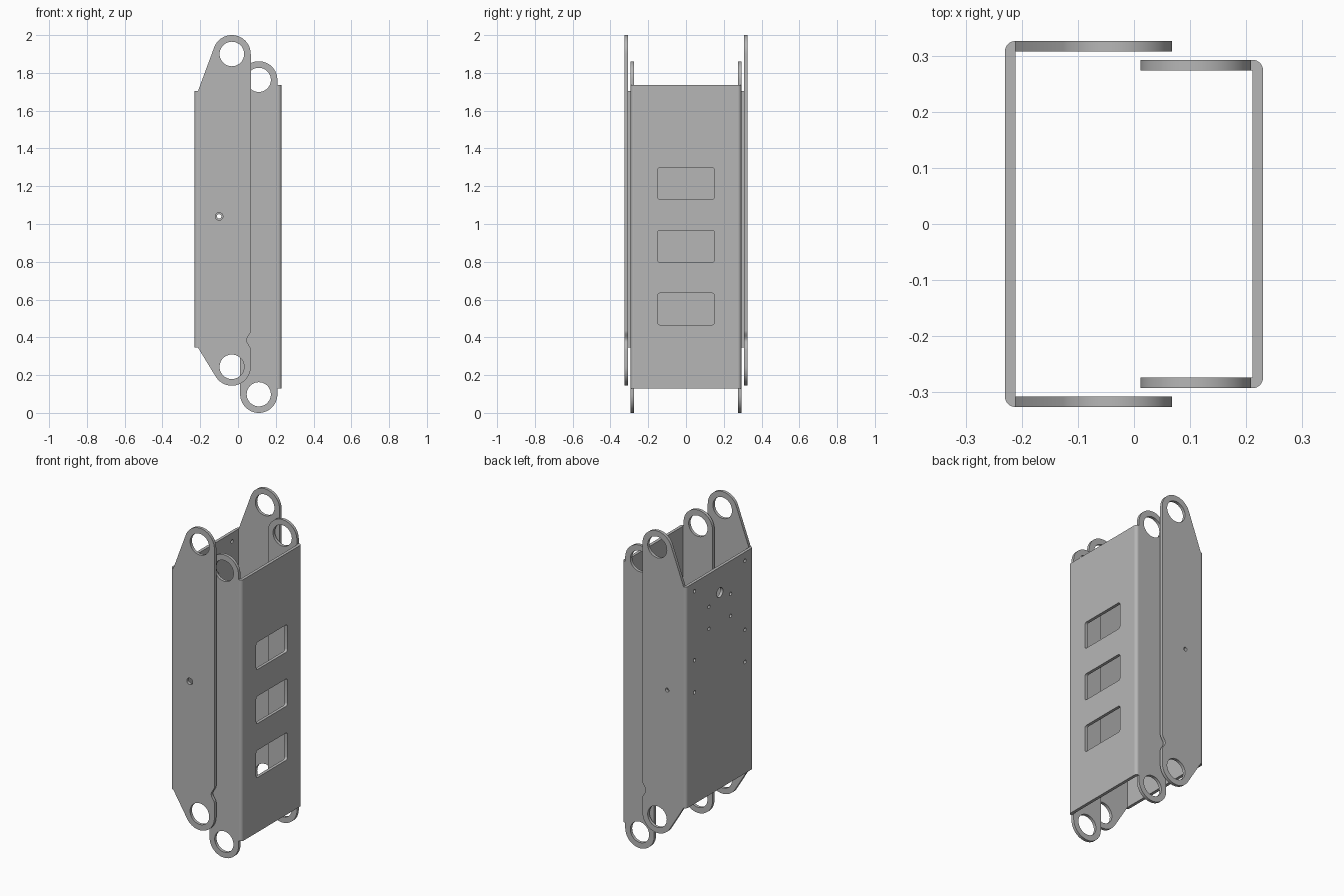
import bpy, bmesh
from math import sin, cos, pi, atan2, acos, hypot
from mathutils import Matrix

cube = bpy.data.objects.get("Cube")
if cube:
    bpy.data.objects.remove(cube, do_unlink=True)

steel = bpy.data.materials.new("grey_steel")
steel.use_nodes = True
GREY = (0.47, 0.47, 0.47, 1)
steel.diffuse_color = GREY
steel.node_tree.nodes["Principled BSDF"].inputs["Base Color"].default_value = GREY

T = 0.0185      # sheet thickness
HALF = 0.23     # half the overall width
FOLD = HALF - T

# Axis maps from the sketch plane to the model
SIDE = Matrix(((1, 0, 0, 0), (0, 0, 1, 0), (0, 1, 0, 0), (0, 0, 0, 1)))
WEB = Matrix(((0, 0, 1, 0), (1, 0, 0, 0), (0, 1, 0, 0), (0, 0, 0, 1)))
FLAT = Matrix.Identity(4)


def arc(cx, cy, r, a0, a1, n=32):
    return [(cx + r * cos(a0 + (a1 - a0) * i / n),
             cy + r * sin(a0 + (a1 - a0) * i / n)) for i in range(n + 1)]


def circle(cx, cy, r, n=40):
    return arc(cx, cy, r, 0, 2 * pi, n)[:-1]


def rounded_rect(cx, cy, w, h, r):
    pts = []
    for k, (sx, sy) in enumerate([(1, 1), (-1, 1), (-1, -1), (1, -1)]):
        pts += arc(cx + sx * (w / 2 - r), cy + sy * (h / 2 - r), r,
                   k * pi / 2, (k + 1) * pi / 2, 5)
    return pts


def tangent_angle(c, r, p, side):
    """Angle on a circle where a line from p touches it."""
    dx, dy = p[0] - c[0], p[1] - c[1]
    return atan2(dy, dx) % (2 * pi) + side * acos(r / hypot(dx, dy))


def plate(name, loops, depth, axes, centre):
    """Extrude an outline with holes, centred on the given offset."""
    curve = bpy.data.curves.new(name, "CURVE")
    curve.dimensions = "2D"
    curve.fill_mode = "BOTH"
    curve.extrude = depth / 2
    for pts in loops:
        s = curve.splines.new("POLY")
        s.points.add(len(pts) - 1)
        for p, (u, v) in zip(s.points, pts):
            p.co = (u, v, 0, 1)
        s.use_cyclic_u = True
    temp = bpy.data.objects.new(name + "_sketch", curve)
    bpy.context.collection.objects.link(temp)
    deps = bpy.context.evaluated_depsgraph_get()
    mesh = bpy.data.meshes.new_from_object(temp.evaluated_get(deps))
    bpy.data.objects.remove(temp, do_unlink=True)
    bpy.data.curves.remove(curve)

    bm = bmesh.new()
    bm.from_mesh(mesh)
    bmesh.ops.remove_doubles(bm, verts=bm.verts, dist=1e-5)
    bm.transform(Matrix.Translation(centre) @ axes)
    bmesh.ops.recalc_face_normals(bm, faces=bm.faces)
    bm.to_mesh(mesh)
    bm.free()
    mesh.name = name
    mesh.materials.clear()
    mesh.materials.append(steel)
    obj = bpy.data.objects.new(name, mesh)
    bpy.context.collection.objects.link(obj)
    bpy.ops.object.select_all(action="DESELECT")
    obj.select_set(True)
    bpy.context.view_layer.objects.active = obj
    bpy.ops.object.shade_smooth_by_angle(angle=pi / 6)
    return obj


def channel(name, sx, half_y, z0, z1, outline, ear_holes, side_holes, web_holes):
    """U-shaped channel: flat web, two rounded folds and two side plates."""
    w, zc = half_y - T, (z0 + z1) / 2
    web = [(-w, z0), (w, z0), (w, z1), (-w, z1)]
    plate(name + "_web", [web] + web_holes, T, WEB, (sx * (HALF - T / 2), 0, 0))
    for sy, label in ((-1, "front"), (1, "back")):
        corner = [(0, 0)] + [(sx * x, sy * y) for x, y in arc(0, 0, T, 0, pi / 2, 8)]
        plate(f"{name}_{label}_fold", [corner], z1 - z0, FLAT, (sx * FOLD, sy * w, zc))
        plate(f"{name}_{label}_side", [outline] + ear_holes + side_holes.get(label, []),
              T, SIDE, (0, sy * (half_y - T / 2), 0))


# Outer channel: tapered ears, a small relief notch low on the free edge
R = 0.1
top, low = (-0.0325, 1.9), (-0.0325, 0.244)
z0, z1 = 0.345, 1.705
edge = top[0] + R
shoulder, foot = (-FOLD, z1), (-FOLD, z0)
notch = [(edge - 0.022 * sin(pi * i / 12) ** 2, 0.335 + 0.1 * i / 12) for i in range(13)]
outer = (arc(*low, R, tangent_angle(low, R, foot, 1), 2 * pi) + notch
         + arc(*top, R, 0, tangent_angle(top, R, shoulder, -1)) + [shoulder, foot])
mounts = [circle(0, 1.55, 0.03)]
for y, heights in ((0.245, (1.652, 1.228, 1.03)), (0.105, (1.502, 1.367))):
    for z in heights:
        mounts += [circle(s * y, z, 0.011, 16) for s in (-1, 1)]
channel("outer_channel", -1, 0.326, z0, z1, outer,
        [circle(*top, 0.065), circle(*low, 0.065)],
        {"front": [circle(-0.1, 1.04, 0.02, 24)], "back": [circle(-0.1, 1.04, 0.012, 24)]},
        mounts)

# Inner channel: round-ended sides and three windows in the web
R = 0.0985
top, low = (0.11, 1.763), (0.11, R)
z0, z1 = 0.13, 1.735
inner = (arc(*low, R, pi, 2 * pi)
         + [(low[0] + R, z0), (FOLD, z0), (FOLD, z1), (top[0] + R, z1)]
         + arc(*top, R, 0, pi))
channel("inner_channel", 1, 0.2925, z0, z1, inner,
        [circle(*top, 0.064), circle(*low, 0.064)], {},
        [rounded_rect(0, z, 0.303, 0.168, 0.014) for z in (0.55, 0.882, 1.214)])
